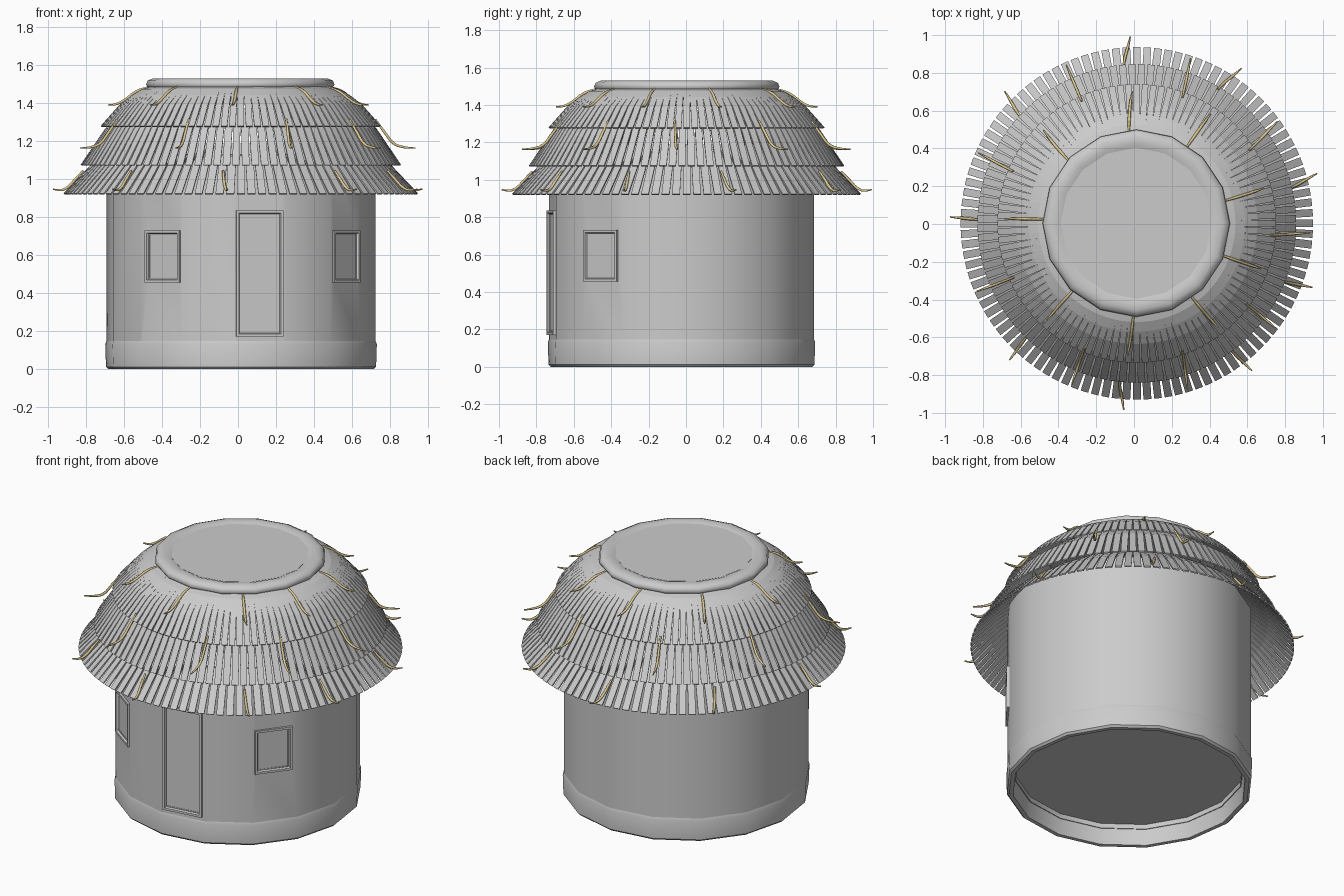
import bpy, bmesh, math, random
from mathutils import Vector, Matrix

if "Cube" in bpy.data.objects:
    bpy.data.objects.remove(bpy.data.objects["Cube"])

random.seed(4)
WALL_C = Vector((0.016, -0.024, 0))
ROOF_C = Vector((0.015, 0.003, 0))
SIDES = 16
DOOR_A = math.radians(-90 + 8)          # direction the door faces
ROT = DOOR_A + math.pi / SIDES          # puts a wall facet behind the door
APOTHEM = 0.71 * math.cos(math.pi / SIDES)


def finish(name, bm, center=(0, 0, 0), smooth=None):
    bmesh.ops.recalc_face_normals(bm, faces=bm.faces)
    me = bpy.data.meshes.new(name)
    bm.to_mesh(me)
    bm.free()
    ob = bpy.data.objects.new(name, me)
    ob.location = center
    bpy.context.collection.objects.link(ob)
    if smooth:
        bpy.ops.object.select_all(action='DESELECT')
        ob.select_set(True)
        bpy.context.view_layer.objects.active = ob
        bpy.ops.object.shade_smooth_by_angle(angle=math.radians(smooth))
    return ob


def lathe(name, profile, center, rot=0.0, n=SIDES, smooth=35):
    """Spin a closed (r, z) profile into a ring."""
    bm = bmesh.new()
    rings = []
    for i in range(n):
        a = rot + 2 * math.pi * i / n
        rings.append([bm.verts.new((r * math.cos(a), r * math.sin(a), z)) for r, z in profile])
    m = len(profile)
    for i in range(n):
        p, q = rings[i], rings[(i + 1) % n]
        for j in range(m):
            k = (j + 1) % m
            bm.faces.new((p[j], q[j], q[k], p[k]))
    return finish(name, bm, center, smooth)


def disc(name, r, z, h, center, rot):
    bm = bmesh.new()
    bmesh.ops.create_cone(bm, cap_ends=True, segments=SIDES, radius1=r, radius2=r, depth=h,
                          matrix=Matrix.Translation((0, 0, z)) @ Matrix.Rotation(rot, 4, 'Z'))
    return finish(name, bm, center)


def facing(angle, z):
    """Matrix on the wall facet: local x along wall, y outward, z up."""
    return (Matrix.Translation(WALL_C) @ Matrix.Rotation(angle - math.pi / 2, 4, 'Z')
            @ Matrix.Translation((0, APOTHEM, z)))


def frame(name, angle, z, w, h, t, d_in, d_out):
    """Rectangular frame with a stepped section: outer casing and inner lip."""
    bm = bmesh.new()
    section = [(0, -d_in), (0, d_out), (t * 0.55, d_out), (t * 0.75, d_out * 0.2),
               (t, d_out * 0.2), (t, -d_in)]
    loops = []
    for sx, sz in ((-1, -1), (1, -1), (1, 1), (-1, 1)):
        loops.append([bm.verts.new((sx * (w / 2 - o), y, sz * (h / 2 - o))) for o, y in section])
    m = len(section)
    for i in range(4):
        p, q = loops[i], loops[(i + 1) % 4]
        for j in range(m):
            k = (j + 1) % m
            bm.faces.new((p[j], q[j], q[k], p[k]))
    bm.transform(facing(angle, z))
    return finish(name, bm)


# Walls with door and window openings
wall = lathe("wall", [(0.71, 0.10), (0.71, 1.13), (0.66, 1.13), (0.66, 0.10)], WALL_C, ROT)
openings = [("door", 0, 0.503, 0.25, 0.665),
            ("left_window", -44, 0.593, 0.225, 0.275),
            ("right_window", 44, 0.593, 0.225, 0.275)]
for name, off, z, w, h in openings:
    ang = DOOR_A + math.radians(off)
    frame(name + "_frame", ang, z, w, h, 0.025, 0.045, 0.014)
    bm = bmesh.new()
    bmesh.ops.create_cube(bm, size=1)
    bm.transform(facing(ang, z) @ Matrix.Diagonal((w - 0.02, 0.3, h - 0.02, 1)))
    cut = finish(name + "_cutter", bm)
    cut.hide_render = True
    cut.hide_viewport = True
    mod = wall.modifiers.new(name, 'BOOLEAN')
    mod.operation = 'DIFFERENCE'
    mod.solver = 'EXACT'
    mod.object = cut

# Base plinth, hollow below the floor
lathe("base_plinth", [(0.70, 0.0), (0.712, 0.012), (0.716, 0.13), (0.708, 0.152),
                      (0.66, 0.152), (0.675, 0.0)], WALL_C, ROT)
disc("floor", 0.68, 0.14, 0.02, WALL_C, ROT)


# Thatch layers: rings of narrow planks that separate toward the tips
def thatch(name, profile, n, width, phase):
    bm = bmesh.new()
    for i in range(n):
        a = 2 * math.pi * (i + phase) / n
        radial, tangent = Vector((math.cos(a), math.sin(a), 0)), Vector((-math.sin(a), math.cos(a), 0))
        prev = None
        wob = random.uniform(0.97, 1.03)
        for r, z in profile:
            half = min(r * math.tan(math.pi / n) * 1.01, width * wob / 2)
            c = radial * r + Vector((0, 0, z))
            cur = (bm.verts.new(c - tangent * half), bm.verts.new(c + tangent * half))
            if prev:
                f = bm.faces.new((prev[0], cur[0], cur[1], prev[1]))
            prev = cur
    ob = finish(name, bm, ROOF_C)
    mod = ob.modifiers.new("thickness", 'SOLIDIFY')
    mod.thickness = 0.008
    mod.offset = 0
    return ob


thatch("thatch_lower", [(0.64, 1.185), (0.71, 1.135), (0.785, 1.075), (0.93, 0.922)], 104, 0.041, 0.0)
thatch("thatch_middle", [(0.58, 1.37), (0.64, 1.325), (0.71, 1.265), (0.84, 1.073)], 104, 0.0385, 0.5)
thatch("thatch_upper", [(0.45, 1.49), (0.52, 1.47), (0.57, 1.44), (0.635, 1.39), (0.735, 1.277)], 104, 0.0345, 0.0)

# Roof crown ring and its cap
lathe("roof_ring", [(0.46, 1.475), (0.485, 1.48), (0.496, 1.497), (0.488, 1.518), (0.46, 1.53),
                    (0.425, 1.53), (0.392, 1.518), (0.392, 1.475)], Vector((0.012, 0.004, 0)),
      math.pi / 2, smooth=60)
disc("roof_cap", 0.40, 1.507, 0.03, Vector((0.012, 0.004, 0)), math.pi / 2)

# Loose straw sticks that follow the thatch and flare outward
straw = bpy.data.materials.new("straw")
straw.diffuse_color = (0.72, 0.58, 0.28, 1)
straw.use_nodes = True
straw.node_tree.nodes["Principled BSDF"].inputs["Base Color"].default_value = straw.diffuse_color
MAIN = [15.5, 56, 92, 135, 178, -133, -94, -52, -20]
BETWEEN = [36, 72, 114, 156, -157, -112, -73, -37, -3]
rows = [("upper_straw", MAIN, [(0.485, 1.485), (0.55, 1.462), (0.61, 1.418), (0.655, 1.395), (0.70, 1.39)]),
        ("middle_straw", BETWEEN, [(0.71, 1.315), (0.76, 1.245), (0.81, 1.185), (0.86, 1.168), (0.92, 1.163)]),
        ("lower_straw", MAIN, [(0.83, 1.045), (0.875, 0.995), (0.91, 0.958), (0.945, 0.942), (0.99, 0.947)])]
for name, angles, path in rows:
    cu = bpy.data.curves.new(name, 'CURVE')
    cu.dimensions = '3D'
    cu.bevel_depth = 0.008
    cu.bevel_resolution = 1
    cu.resolution_u = 3
    cu.use_fill_caps = True
    for deg in angles:
        sp = cu.splines.new('BEZIER')
        sp.bezier_points.add(len(path) - 1)
        bend = random.uniform(-3, 3)
        for i, (bp, (r, z)) in enumerate(zip(sp.bezier_points, path)):
            a = math.radians(deg + bend * (1 - i / (len(path) - 1)))
            bp.co = (r * math.cos(a), r * math.sin(a), z)
            bp.handle_left_type = bp.handle_right_type = 'AUTO'
            bp.radius = (0.7, 1, 1, 0.85, 0.45)[i]
    cu.materials.append(straw)
    ob = bpy.data.objects.new(name, cu)
    ob.location = ROOF_C
    bpy.context.collection.objects.link(ob)
